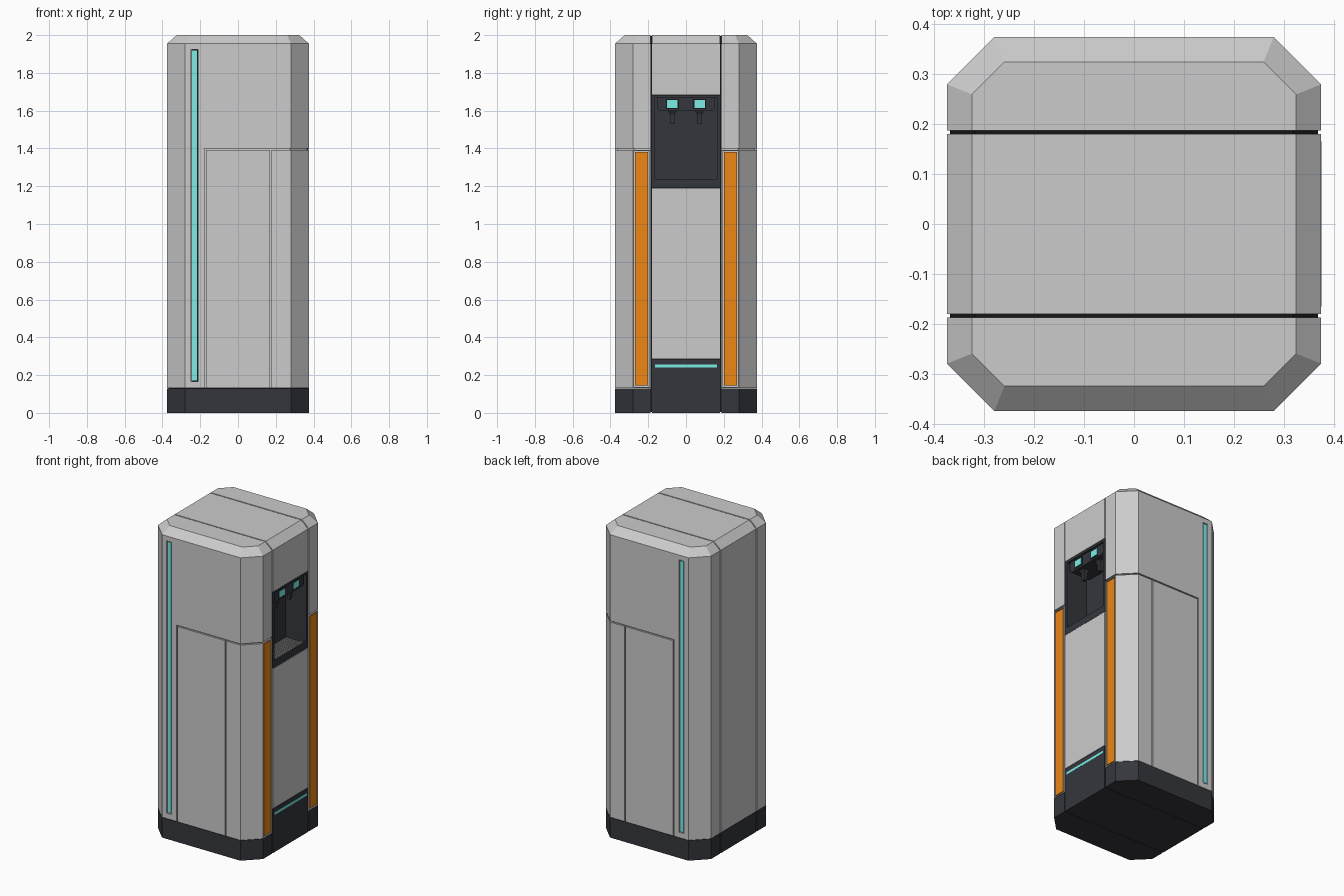
import bpy, bmesh
from mathutils import Vector

if "Cube" in bpy.data.objects:
    bpy.data.objects.remove(bpy.data.objects["Cube"])


def material(name, r, g, b):
    m = bpy.data.materials.new(name)
    m.diffuse_color = (r, g, b, 1)
    m.use_nodes = True
    m.node_tree.nodes["Principled BSDF"].inputs["Base Color"].default_value = m.diffuse_color
    return m


DARK = material("dark_plastic", 0.035, 0.037, 0.046)
BLACK = material("seam_black", 0.008, 0.008, 0.008)
TEAL = material("teal_light", 0.2, 0.85, 0.8)
ORANGE = material("orange_panel", 0.85, 0.24, 0.008)


def loft(name, rings, mat=None):
    """Closed solid through matching rings of 3D points."""
    bm = bmesh.new()
    loops = [[bm.verts.new(p) for p in ring] for ring in rings]
    n = len(loops[0])
    for a, b in zip(loops, loops[1:]):
        for i in range(n):
            j = (i + 1) % n
            bm.faces.new((a[i], a[j], b[j], b[i]))
    bm.faces.new(loops[0][::-1])
    bm.faces.new(loops[-1])
    bmesh.ops.recalc_face_normals(bm, faces=bm.faces)
    me = bpy.data.meshes.new(name)
    bm.to_mesh(me)
    bm.free()
    ob = bpy.data.objects.new(name, me)
    bpy.context.collection.objects.link(ob)
    if mat:
        me.materials.append(mat)
    return ob


def prism_z(name, pts, z0, z1, mat=None):
    return loft(name, [[(x, y, z) for x, y in pts] for z in (z0, z1)], mat)


def prism_y(name, pts, y0, y1, mat=None):
    return loft(name, [[(x, y, z) for x, z in pts] for y in (y0, y1)], mat)


def box(name, x0, x1, y0, y1, z0, z1, mat=None):
    return prism_z(name, [(x0, y0), (x1, y0), (x1, y1), (x0, y1)], z0, z1, mat)


def cut(ob, cutter):
    m = ob.modifiers.new("cut", 'BOOLEAN')
    m.operation = 'DIFFERENCE'
    m.solver = 'EXACT'
    m.object = cutter
    cutter.hide_render = True
    cutter.hide_set(True)


H, C, Y, G = 0.375, 0.28, 0.18, 0.187      # half width, corner start, seam inner/outer
T, TC = 0.325, 0.26                        # top face half width and corner start


def half_octagon(h, c, s):
    return [(-h, s * G), (-h, s * c), (-c, s * h), (c, s * h), (h, s * c), (h, s * G)]


for side, s in (("front", -1), ("back", 1)):
    # outer shell and plinth
    foot, top = half_octagon(H, C, s), half_octagon(T, TC, s)
    shell = loft(side + "_shell", [[(x, y, z) for x, y in ring] for ring, z in
                                   ((foot, 0.132), (foot, 1.955), (top, 2.0))])
    prism_z(side + "_plinth", foot, 0, 0.13, DARK)

    # horizontal groove wrapping round the corner
    d = 0.01
    path = [(-0.178, s * 0.4), (0.29, s * 0.4), (0.4, s * 0.29), (0.4, s * 0.15),
            (H - d, s * 0.15), (H - d, s * (C - 0.004)), (C - 0.004, s * (H - d)),
            (-0.178, s * (H - d))]
    cut(shell, prism_z(side + "_groove_cutter", path, 1.391, 1.399))
    # door grooves, light channel and side panel recess
    ya, yb = sorted((s * (H - d), s * 0.4))
    for i, x in enumerate((-0.174, 0.174)):
        cut(shell, box(f"{side}_door_cutter_{i}", x - 0.004, x + 0.004, ya, yb, 0.1, 1.395))
    cut(shell, box(side + "_channel_cutter", -0.248, -0.212, ya, yb, 0.166, 1.924))
    p, q = sorted((s * 0.194, s * 0.276))
    cut(shell, box(side + "_recess_cutter", H - d, 0.4, p, q, 0.138, 1.386))

    # light strip in its dark channel
    ya, yb = sorted((s * (H - 0.012), s * (H - 0.008)))
    box(side + "_light_channel", -0.247, -0.213, ya, yb, 0.167, 1.923, BLACK)
    ya, yb = sorted((s * (H - 0.01), s * (H - 0.002)))
    box(side + "_light_strip", -0.244, -0.217, ya, yb, 0.171, 1.919, TEAL)

    # orange panel on the dispensing side
    p, q = sorted((s * 0.2, s * 0.27))
    box(side + "_orange_panel", H - 0.012, H - 0.001, p, q, 0.144, 1.38, ORANGE)

    # dark seam filler between shell and centre section
    e = 0.006
    seam = [(-H + e, 0.004), (H - e, 0.004), (H - e, 1.952), (T - e, 2 - e),
            (-T + e, 2 - e), (-H + e, 1.952)]
    p, q = sorted((s * Y, s * G))
    prism_y(side + "_seam", seam, p, q, BLACK)

# centre section with dispensing niche
N = 0.21
prism_y("centre_body", [(-H, 0.132), (-H, 1.955), (-T, 2), (T, 2), (H, 1.955), (H, 1.686),
                        (N, 1.686), (N, 1.188), (H, 1.188), (H, 0.287), (0.3, 0.287),
                        (0.3, 0.132)], -Y, Y)
prism_y("centre_plinth", [(-H, 0), (H, 0), (H, 0.285), (0.302, 0.285), (0.302, 0.13),
                          (-H, 0.13)], -Y, Y, DARK)
box("plinth_light", H - 0.005, H + 0.001, -0.165, 0.165, 0.24, 0.256, TEAL)

# niche liner
box("niche_back", N, N + 0.015, -Y, Y, 1.19, 1.684, DARK)
box("niche_ceiling", N + 0.015, H - 0.001, -Y, Y, 1.67, 1.684, DARK)
box("niche_floor", N + 0.015, H - 0.001, -Y, Y, 1.19, 1.222, DARK)
box("niche_sill", H - 0.016, H - 0.001, -0.164, 0.164, 1.222, 1.235, DARK)
for name, s in (("left", -1), ("right", 1)):
    p, q = sorted((s * 0.164, s * Y))
    box(f"niche_{name}_wall", N + 0.015, H - 0.001, p, q, 1.222, 1.67, DARK)

# drip grate
for i in range(9):
    x = 0.237 + i * 0.0135
    box(f"grate_bar_{i}", x, x + 0.007, -0.155, 0.155, 1.222, 1.23)

# control head with chamfered lower corners
head = [(-0.15, 1.67), (-0.15, 1.61), (-0.138, 1.598), (0.138, 1.598), (0.15, 1.61), (0.15, 1.67)]
loft("control_head", [[(x, y, z) for y, z in head] for x in (N + 0.015, 0.362)], DARK)

# screens and tapered nozzles
for name, s in (("left", -1), ("right", 1)):
    y = s * 0.072
    box(name + "_screen_frame", 0.36, 0.364, y - 0.034, y + 0.034, 1.609, 1.662, BLACK)
    box(name + "_screen", 0.36, 0.366, y - 0.028, y + 0.028, 1.615, 1.656, TEAL)
    rings = [[(0.318 + a * w, y + b * w, z) for a, b in ((-1, -1), (1, -1), (1, 1), (-1, 1))]
             for w, z in ((0.010, 1.53), (0.013, 1.58), (0.023, 1.598))]
    loft(name + "_nozzle", rings, DARK)
